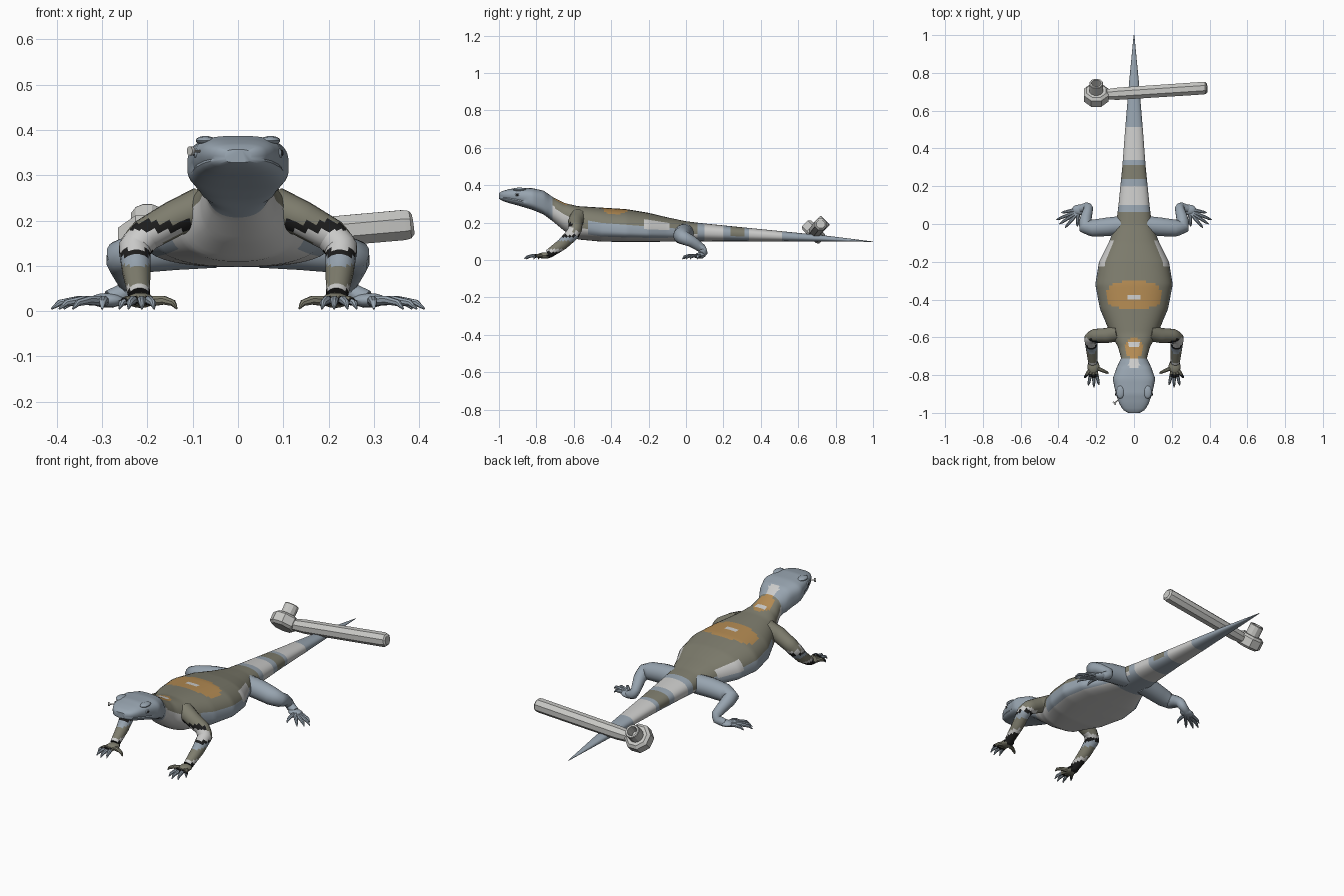
import bpy, bmesh, math
from mathutils import Vector

if "Cube" in bpy.data.objects:
    bpy.data.objects.remove(bpy.data.objects["Cube"])

# ---- flat colours
def mat(name, c):
    m = bpy.data.materials.new(name)
    m.diffuse_color = (*c, 1)
    m.use_nodes = True
    m.node_tree.nodes["Principled BSDF"].inputs["Base Color"].default_value = m.diffuse_color
    return m

SLATE, OLIVE, LIGHT, ORANGE, BLACK, STEEL = range(6)
MATS = [mat("slate blue", (.31, .37, .43)), mat("olive", (.21, .205, .155)),
        mat("pale grey", (.60, .60, .59)), mat("ochre", (.45, .255, .085)),
        mat("black", (.012, .012, .012)), mat("steel", (.57, .57, .55))]

def finish(name, bm, rule, angle=40):
    bmesh.ops.recalc_face_normals(bm, faces=bm.faces)
    for f in bm.faces:
        f.material_index = rule(f.calc_center_median()) if callable(rule) else rule
    me = bpy.data.meshes.new(name)
    bm.to_mesh(me)
    bm.free()
    for m in MATS:
        me.materials.append(m)
    ob = bpy.data.objects.new(name, me)
    bpy.context.collection.objects.link(ob)
    bpy.ops.object.select_all(action='DESELECT')
    ob.select_set(True)
    bpy.context.view_layer.objects.active = ob
    bpy.ops.object.shade_smooth_by_angle(angle=math.radians(angle))
    return ob

def loft(name, rings, rule, angle=40):
    bm = bmesh.new()
    vs = [[bm.verts.new(p) for p in r] for r in rings]
    n = len(vs[0])
    for a, b in zip(vs, vs[1:]):
        for i in range(n):
            j = (i + 1) % n
            bm.faces.new((a[i], a[j], b[j], b[i]))
    bm.faces.new(vs[0])
    bm.faces.new(vs[-1])
    return finish(name, bm, rule, angle)

def tube(name, path, rule, segs=12, cuts=1, axis=None, angle=40):
    """Round tube through (x, y, z, radius) points; axis fixes the ring plane."""
    pts = []
    for a, b in zip(path, path[1:]):
        pts += [[p + (q - p) * k / cuts for p, q in zip(a, b)] for k in range(cuts)]
    pts.append(list(path[-1]))
    co = [Vector(p[:3]) for p in pts]
    rings, u = [], None
    for i, c in enumerate(co):
        t = Vector(axis) if axis else co[min(i + 1, len(co) - 1)] - co[max(i - 1, 0)]
        t.normalize()
        if u is None:
            u = t.cross(Vector((0, 0, 1)) if abs(t.z) < .9 else Vector((0, 1, 0)))
        u = (u - t * u.dot(t)).normalized()
        v = t.cross(u)
        rings.append([c + pts[i][3] * (u * math.cos(w) + v * math.sin(w))
                      for w in (math.tau * (k + .5) / segs for k in range(segs))])
    return loft(name, rings, rule, angle)

def ball(name, loc, size, rule):
    bm = bmesh.new()
    bmesh.ops.create_uvsphere(bm, u_segments=14, v_segments=8, radius=1)
    for v in bm.verts:
        v.co = Vector([p * s + l for p, s, l in zip(v.co, size, loc)])
    return finish(name, bm, rule)

# ---- body, head and tail: stations of y, top, bottom, height of widest line, half width
ST = [(-1, .357, .328, .342, .03), (-.985, .368, .318, .343, .058), (-.95, .378, .305, .342, .078),
      (-.9, .387, .292, .335, .096), (-.82, .384, .268, .318, .113), (-.76, .37, .243, .30, .092),
      (-.71, .335, .205, .27, .068), (-.65, .305, .155, .23, .085), (-.58, .288, .11, .19, .125),
      (-.45, .28, .098, .16, .18), (-.32, .272, .097, .15, .205), (-.2, .252, .097, .145, .185),
      (-.1, .228, .098, .145, .135), (0, .207, .098, .148, .095), (.1, .195, .1, .147, .082),
      (.3, .175, .1, .138, .062), (.5, .155, .1, .127, .047), (.75, .13, .1, .113, .026),
      (1, .099, .097, .098, .002)]

def station(y):
    for a, b in zip(ST, ST[1:]):
        if y <= b[0] + 1e-6:
            k = (y - a[0]) / (b[0] - a[0])
            return [p + (q - p) * k for p, q in zip(a, b)]
    return list(ST[-1])

def ring(y, n=48):
    _, top, bot, zw, hw = station(y)
    e = .65 if y < -.74 else .85
    out = []
    for k in range(n):
        w = math.tau * k / n
        c, s = math.cos(w), math.sin(w)
        x = hw * math.copysign(abs(c) ** e, c)
        z = zw + (top - zw if s > 0 else zw - bot) * math.copysign(abs(s) ** e, s)
        if y < -.86 and k in (n // 2 + 1, n - 1):      # mouth crease
            x *= .95
        out.append((x, y, z))
    return out

def body_colour(c):
    x, y, z = abs(c.x), c.y, c.z
    _, top, bot, zw, hw = station(y)
    up = (z - zw) / (top - zw) if z > zw else (z - zw) / (zw - bot)
    if y > .51:
        return SLATE
    if y > .06:                                        # tail bands
        if y < .1 or .2 < y < .235 or .31 < y < .335:
            return SLATE
        return OLIVE if .235 < y < .31 and up > -.3 else \
            SLATE if .235 < y < .31 else LIGHT
    if up > 0:                                         # ochre back spots
        if (x / .14) ** 4 + ((y + .375) / .07) ** 4 < 1 and up > .4:
            return LIGHT if x < .03 and abs(y + .385) < .012 else ORANGE
        if (x / .048) ** 2 + ((y + .66) / .055) ** 2 < 1 and up > .4:
            return LIGHT if x < .025 and abs(y + .64) < .01 else ORANGE
    if y < -.715:
        return LIGHT if y > -.76 and x < .025 and up > .5 else SLATE
    if y < -.55 and up < .25 - (y + .7) * 1.5:
        return LIGHT
    if up < -.55:
        return SLATE if -.05 < y else LIGHT
    if -.22 < y < -.09 and .1 < up < .65:
        return LIGHT
    if -.52 < y < -.05 and up < .32:
        return SLATE
    return OLIVE if up > -.2 else LIGHT

loft("body", [ring(-1 + i / 80) for i in range(161)], body_colour)

# ---- colour rules of the front legs
def arm_colour(c):
    if c.y > -.605 and c.z > .15:
        return OLIVE
    if c.z > .178:
        return BLACK if c.z < .198 else OLIVE
    if c.z > .135:
        return LIGHT
    if c.z > .122:
        return BLACK
    if c.z > .1:
        return SLATE
    return OLIVE if c.z > .058 else LIGHT if c.z > .045 else BLACK

def toe_colour(c):
    return OLIVE if c.y > -.80 else BLACK if c.y > -.808 else SLATE

for s, side in ((1, "left"), (-1, "right")):
    # front leg with five toes
    tube(f"front_leg_{side}", [(s * .08, -.575, .23, .045), (s * .14, -.59, .205, .04),
         (s * .205, -.592, .168, .037), (s * .228, -.605, .14, .036), (s * .224, -.66, .085, .031),
         (s * .218, -.735, .032, .024)], arm_colour, 16, 6)
    ball(f"front_foot_{side}", (s * .215, -.755, .024), (.032, .04, .017),
         lambda c: BLACK if c.y > -.74 else OLIVE)
    for i, (x, y) in enumerate(((.135, -.79), (.185, -.852), (.212, -.865), (.242, -.855), (.262, -.815))):
        bx, by = .215 + (x - .215) * .3, -.765
        tube(f"front_toe_{side}_{i}", [(s * bx, by, .022, .012), (s * (bx + x) / 2, (by + y) / 2, .024, .010),
             (s * (x * .85 + bx * .15), y * .85 + by * .15, .018, .0075), (s * x, y, .005, .002)],
             toe_colour, 8, 3)
    # hind leg with five toes
    tube(f"hind_leg_{side}", [(s * .05, -.005, .145, .05), (s * .14, -.015, .14, .05),
         (s * .215, -.022, .13, .046), (s * .258, -.015, .12, .038), (s * .255, .03, .1, .031),
         (s * .24, .085, .062, .024), (s * .25, .092, .04, .023), (s * .285, .08, .026, .02)],
         SLATE, 16, 2, angle=60)
    ball(f"hind_foot_{side}", (s * .29, .075, .024), (.04, .028, .016), SLATE)
    for i, (x, y) in enumerate(((.30, -.012), (.365, -.02), (.395, .0), (.412, .022), (.385, .06))):
        bx, by = .295, .07 + (y - .02) * .2
        tube(f"hind_toe_{side}_{i}", [(s * bx, by, .022, .012), (s * (bx + x) / 2, (by + y) / 2, .024, .010),
             (s * (x * .85 + bx * .15), y * .85 + by * .15, .018, .0075), (s * x, y, .005, .002)],
             SLATE, 8)
    # eye and nostril
    ball(f"eye_{side}", (s * .088, -.9, .348), (.011, .014, .012), SLATE)
    ball(f"pupil_{side}", (s * .096, -.902, .349), (.005, .007, .007), BLACK)
    ball(f"brow_{side}", (s * .072, -.89, .377), (.022, .035, .010), SLATE)

# ---- small pin at the cheek
tube("pin_shaft", [(-.06, -.91, .352, .003), (-.103, -.948, .354, .003)], STEEL, 8)
tube("pin_head", [(-.101, -.946, .354, .010), (-.107, -.951, .354, .010)], STEEL, 10)

# ---- ratchet wrench lying across the tail
N = Vector((0, 1, 1)).normalized()
HUB = Vector((-.2, .682, .15))

def along(steps):
    return [(*(HUB + N * d), r) for d, r in steps]

tube("wrench_head", along([(-.034, .055), (-.022, .07), (.022, .07), (.034, .055)]),
     STEEL, 8, axis=N, angle=25)
tube("wrench_socket", along([(.02, .037), (.086, .037), (.09, .034), (.09, .025), (.035, .024)]),
     STEEL, 12, axis=N, angle=25)
tube("wrench_handle", [(-.17, .684, .145, .028), (-.08, .69, .151, .035), (.365, .719, .190, .036),
     (.379, .72, .191, .033), (.386, .7205, .192, .024)], STEEL, 8, angle=25)
